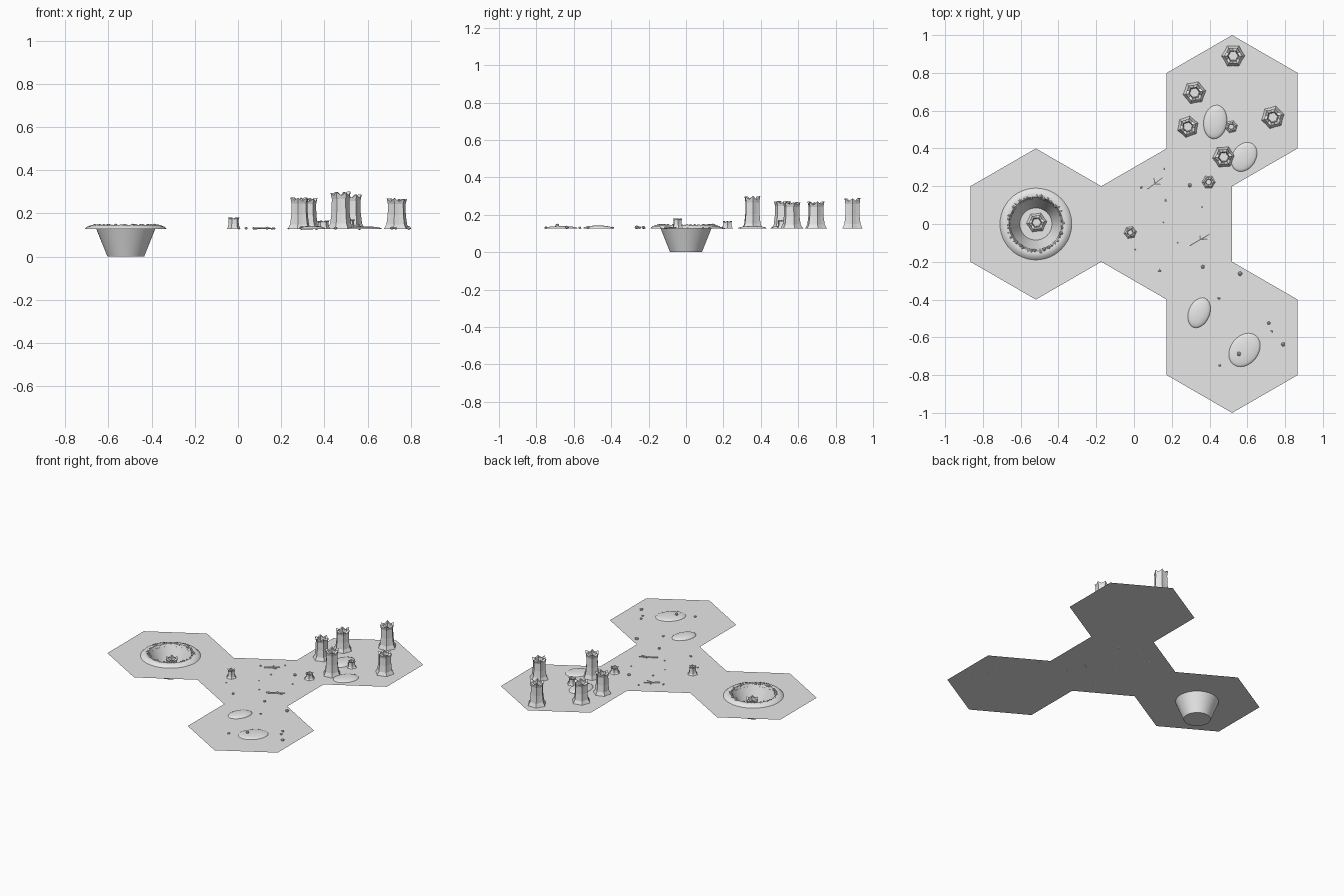
import bpy, bmesh, math, random
from mathutils import Vector, Matrix

if "Cube" in bpy.data.objects:
    bpy.data.objects.remove(bpy.data.objects["Cube"])

random.seed(4)
GROUND = 0.127
HEX_R = 0.4
STEP = HEX_R * math.sqrt(3) / 2
CRATER = Vector((-1.5 * STEP, 0, 0))

grey = bpy.data.materials.new("pale grey stone")
grey.diffuse_color = (0.8, 0.8, 0.8, 1)
grey.use_nodes = True
grey.node_tree.nodes["Principled BSDF"].inputs["Base Color"].default_value = grey.diffuse_color


def finish(name, bm, smooth=None):
    me = bpy.data.meshes.new(name)
    bm.to_mesh(me)
    bm.free()
    me.materials.append(grey)
    ob = bpy.data.objects.new(name, me)
    bpy.context.collection.objects.link(ob)
    if smooth:
        bpy.ops.object.select_all(action='DESELECT')
        ob.select_set(True)
        bpy.context.view_layer.objects.active = ob
        bpy.ops.object.shade_smooth_by_angle(angle=math.radians(smooth))
    return ob


def bridge(bm, a, b):
    n = len(a)
    for i in range(n):
        j = (i + 1) % n
        bm.faces.new((a[i], a[j], b[j], b[i]))


def ring(bm, n, radius, z, centre=(0, 0)):
    """Ring of vertices; radius may be a number or a function of the index."""
    out = []
    for i in range(n):
        r = radius(i) if callable(radius) else radius
        h = z(i) if callable(z) else z
        a = 2 * math.pi * i / n
        out.append(bm.verts.new((centre[0] + r * math.cos(a), centre[1] + r * math.sin(a), h)))
    return out


# Ground: four joined hexagons, the left one pierced by the crater
bm = bmesh.new()
for cx, cy in ((STEP / 2, 0), (1.5 * STEP, 0.6), (1.5 * STEP, -0.6)):
    bm.faces.new([bm.verts.new((cx + HEX_R * math.cos(math.radians(60 * i + 30)),
                                cy + HEX_R * math.sin(math.radians(60 * i + 30)), GROUND))
                  for i in range(6)])


def hex_edge(i):
    a = (2 * math.pi * i / 48 + math.pi / 6) % (math.pi / 3) - math.pi / 6
    return STEP / math.cos(a)


outer = ring(bm, 48, hex_edge, GROUND, CRATER)
inner = ring(bm, 48, 0.135, GROUND, CRATER)
bridge(bm, inner[::-1], outer[::-1])
bmesh.ops.remove_doubles(bm, verts=bm.verts, dist=0.0005)
bmesh.ops.recalc_face_normals(bm, faces=bm.faces)
if sum(f.normal.z for f in bm.faces) < 0:
    bmesh.ops.reverse_faces(bm, faces=bm.faces)
finish("ground", bm)

# Crater: raised lip, sloping wall and flat floor
bm = bmesh.new()
profile = [(0.19, GROUND), (0.178, 0.139), (0.158, 0.146), (0.143, 0.143),
           (0.136, GROUND), (0.085, 0.0)]
rings = [ring(bm, 48, r, z, CRATER) for r, z in profile]
for a, b in zip(rings, rings[1:]):
    bridge(bm, a, b)
bm.faces.new(rings[-1])
finish("crater", bm, 40)


def stump(name, x, y, r, top, spin, base=GROUND):
    """Hollow six-sided column with flared foot and jagged top."""
    bm = bmesh.new()
    h = top - base

    def lobes(f):
        return lambda i: r * f * (1 if i % 2 == 0 else 0.84)

    peaks = [random.uniform(0, 0.04) * h for _ in range(12)]

    def jag(i):
        return h * (0.9 if i % 2 else 1.0) - peaks[i]

    levels = [(lobes(1.0), 0), (lobes(0.8), h * 0.15), (lobes(0.7), h * 0.45),
              (lobes(0.68), h * 0.8), (lobes(0.78), jag), (lobes(0.5), jag),
              (lobes(0.42), h * 0.6)]
    rs = [ring(bm, 12, f, z) for f, z in levels]
    for a, b in zip(rs, rs[1:]):
        bridge(bm, a, b)
    bm.faces.new(rs[-1])
    bm.transform(Matrix.Translation((x, y, base)) @ Matrix.Rotation(math.radians(spin), 4, 'Z'))
    finish(name, bm)


# Tall and small stumps, plus the one on the crater floor
for k, s in enumerate([(0.525, 0.89, 0.062, 0.29, 0), (0.32, 0.695, 0.062, 0.272, 10),
                       (0.285, 0.515, 0.058, 0.277, 20), (0.735, 0.565, 0.062, 0.272, 15),
                       (0.475, 0.355, 0.06, 0.302, 5), (0.515, 0.515, 0.034, 0.172, 12),
                       (0.395, 0.222, 0.036, 0.167, 0), (-0.02, -0.045, 0.034, 0.182, 8)]):
    stump("stump_%d" % (k + 1), *s)
stump("crater_stump", CRATER.x + 0.004, 0.008, 0.055, 0.112, 5, 0.0)

# Low smooth mounds
for k, (x, y, rx, ry, spin, h) in enumerate([(0.43, 0.54, 0.062, 0.09, -8, 0.016),
                                            (0.583, 0.355, 0.062, 0.083, -32, 0.013),
                                            (0.345, -0.47, 0.056, 0.083, -22, 0.016),
                                            (0.585, -0.667, 0.074, 0.097, -38, 0.013)]):
    bm = bmesh.new()
    rs = [ring(bm, 24, math.cos(t), math.sin(t)) for t in
          (math.radians(15 * j) for j in range(6))]
    for a, b in zip(rs, rs[1:]):
        bridge(bm, a, b)
    bm.faces.new(rs[-1])
    bm.transform(Matrix.Translation((x, y, GROUND)) @ Matrix.Rotation(math.radians(spin), 4, 'Z')
                 @ Matrix.Diagonal((rx, ry, h, 1)))
    finish("mound_%d" % (k + 1), bm, 60)


def pebble(bm, x, y, z, r):
    bmesh.ops.create_icosphere(bm, subdivisions=1, radius=r, matrix=Matrix.Translation((x, y, z))
                               @ Matrix.Rotation(random.random() * 6, 4, 'Z')
                               @ Matrix.Diagonal((1, 1, 0.8, 1)))


# Loose pebbles on the ground
bm = bmesh.new()
for x, y, r in [(0.295, 0.205, 0.012), (0.365, -0.227, 0.011), (0.562, -0.263, 0.013),
                (0.135, -0.247, 0.009), (0.45, -0.392, 0.008), (0.713, -0.525, 0.01),
                (0.73, -0.567, 0.008), (0.79, -0.637, 0.012), (0.555, -0.688, 0.012),
                (0.452, -0.748, 0.009), (0.038, 0.195, 0.008), (0.16, 0.29, 0.006),
                (0.167, 0.125, 0.007), (0.155, 0.01, 0.005), (0.005, -0.135, 0.006),
                (0.233, -0.1, 0.005), (0.36, 0.09, 0.006)]:
    pebble(bm, x, y, GROUND + r * 0.5 + (0.01 if (x, y) == (0.555, -0.688) else 0), r)
finish("pebbles", bm)

# Pebbles scattered round the crater lip
bm = bmesh.new()
for i in range(40):
    a = 2 * math.pi * (i + random.uniform(-0.3, 0.3)) / 40
    d = random.uniform(0.136, 0.152)
    pebble(bm, CRATER.x + d * math.cos(a), d * math.sin(a), 0.144, random.uniform(0.005, 0.011))
finish("lip_pebbles", bm)


def twig(name, strokes):
    """Thin forked stick lying on the ground."""
    bm = bmesh.new()
    for x0, y0, x1, y1, r in strokes:
        p, q = Vector((x0, y0, GROUND + 0.004)), Vector((x1, y1, GROUND + 0.005))
        rot = (q - p).to_track_quat('Z', 'Y').to_matrix().to_4x4()
        bmesh.ops.create_cone(bm, cap_ends=True, segments=6, radius1=r, radius2=r * 0.6,
                              depth=(q - p).length, matrix=Matrix.Translation((p + q) / 2) @ rot)
    finish(name, bm)


twig("twig_back", [(0.07, 0.185, 0.15, 0.245, 0.005), (0.105, 0.212, 0.15, 0.21, 0.004),
                   (0.11, 0.215, 0.105, 0.245, 0.004)])
twig("twig_front", [(0.295, -0.113, 0.40, -0.053, 0.006), (0.345, -0.083, 0.395, -0.078, 0.004),
                    (0.35, -0.08, 0.35, -0.06, 0.004)])
